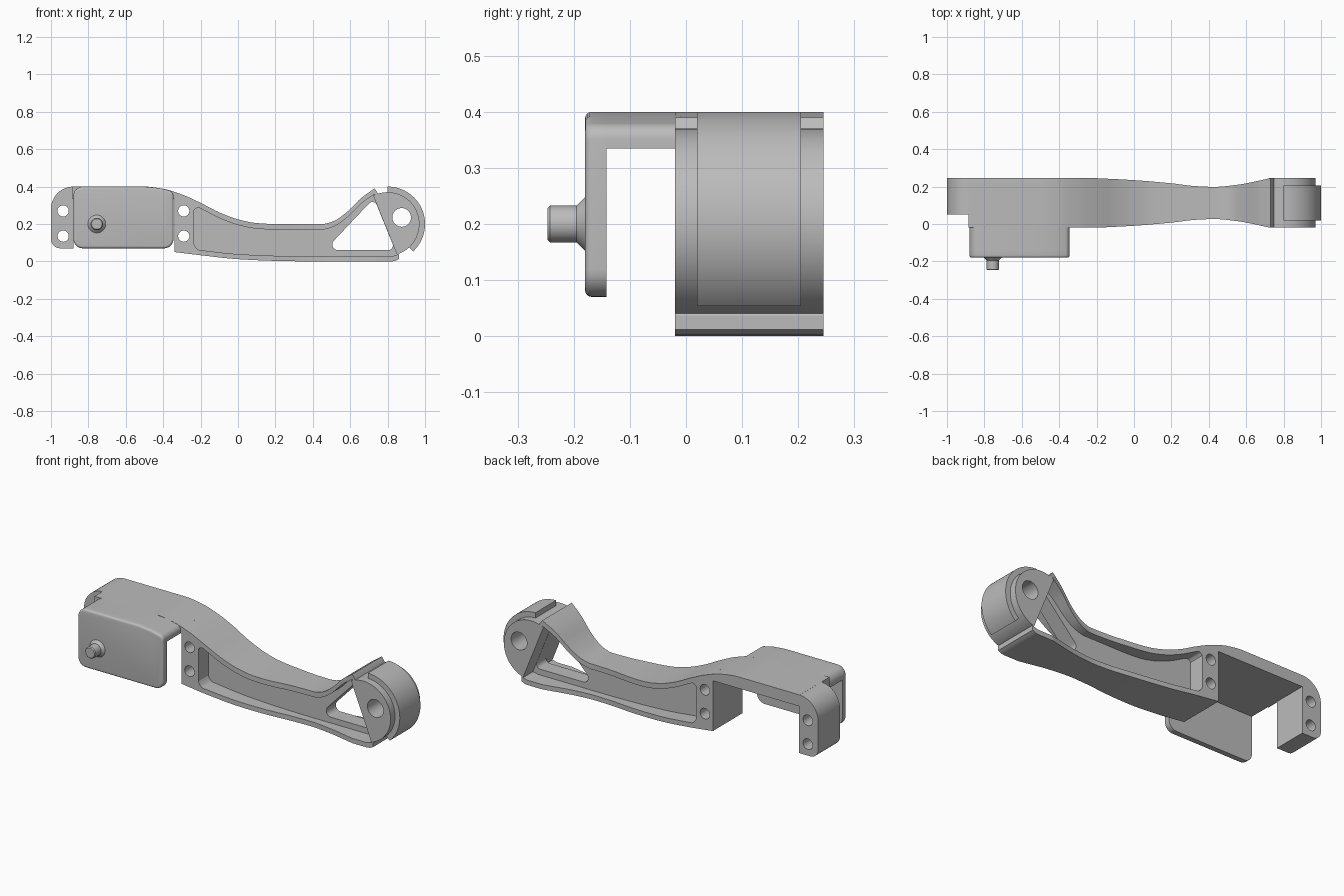
import bpy, bmesh, math
from mathutils import Vector

cube = bpy.data.objects.get("Cube")
if cube:
    bpy.data.objects.remove(cube, do_unlink=True)

grey = bpy.data.materials.new("plain grey")
grey.use_nodes = True
GREY = (0.5, 0.5, 0.5, 1)
grey.diffuse_color = GREY
grey.node_tree.nodes["Principled BSDF"].inputs["Base Color"].default_value = GREY

FRONT, BACK = -0.02, 0.245
MID = (FRONT + BACK) / 2


def finish(name, bm):
    bmesh.ops.recalc_face_normals(bm, faces=bm.faces)
    mesh = bpy.data.meshes.new(name)
    bm.to_mesh(mesh)
    bm.free()
    mesh.materials.append(grey)
    ob = bpy.data.objects.new(name, mesh)
    bpy.context.collection.objects.link(ob)
    return ob


def curve(points):
    """Monotone smooth function through the points."""
    d = [(b[1] - a[1]) / (b[0] - a[0]) for a, b in zip(points, points[1:])]
    m = [d[0]] + [2 * p * q / (p + q) if p * q > 0 else 0 for p, q in zip(d, d[1:])] + [d[-1]]

    def f(x):
        x = min(max(x, points[0][0]), points[-1][0])
        i = max(k for k in range(len(d)) if points[k][0] <= x)
        h = points[i + 1][0] - points[i][0]
        t = (x - points[i][0]) / h
        a, b = points[i][1], points[i + 1][1]
        return (a + t * t * (3 - 2 * t) * (b - a)
                + h * t * (1 - t) * ((1 - t) * m[i] - t * m[i + 1]))
    return f


def rounded(corners, steps=8):
    """Polygon from (x, z, radius) corners with filleted points."""
    out = []
    for i, (x, z, r) in enumerate(corners):
        p = Vector((x, z))
        if not r:
            out.append(p)
            continue
        a = (Vector(corners[i - 1][:2]) - p).normalized()
        b = (Vector(corners[(i + 1) % len(corners)][:2]) - p).normalized()
        half = a.angle(b) / 2
        c = p + (a + b).normalized() * r / math.sin(half)
        s = p + a * r / math.tan(half) - c
        e = p + b * r / math.tan(half) - c
        ang = s.angle_signed(e)
        for k in range(steps + 1):
            t = -ang * k / steps
            out.append(c + Vector((s.x * math.cos(t) - s.y * math.sin(t),
                                   s.x * math.sin(t) + s.y * math.cos(t))))
    return out


def prism(name, outline, y0, y1, soft=0):
    """Extrude an XZ outline along y, optionally rounding the front rim."""
    bm = bmesh.new()
    f = bm.faces.new([bm.verts.new((p[0], y0, p[1])) for p in outline])
    ext = bmesh.ops.extrude_face_region(bm, geom=[f], use_keep_orig=True)
    moved = [v for v in ext["geom"] if isinstance(v, bmesh.types.BMVert)]
    bmesh.ops.translate(bm, verts=moved, vec=(0, y1 - y0, 0))
    if soft:
        rim = [e for e in bm.edges if all(abs(v.co.y - y0) < 1e-5 for v in e.verts)]
        bmesh.ops.bevel(bm, geom=rim, offset=soft, segments=4, profile=0.5, affect='EDGES')
    return finish(name, bm)


def strip(name, xs, low, high, y0, y1):
    """Solid made of rectangular sections along x."""
    bm = bmesh.new()
    rings = [[bm.verts.new((x, y, z)) for y, z in
              ((y0(x), low(x)), (y1(x), low(x)), (y1(x), high(x)), (y0(x), high(x)))] for x in xs]
    for a, b in zip(rings, rings[1:]):
        for k in range(4):
            bm.faces.new((a[k], a[(k + 1) % 4], b[(k + 1) % 4], b[k]))
    bm.faces.new(rings[0])
    bm.faces.new(rings[-1])
    return finish(name, bm)


def arc(cx, cz, r, a0, a1, n):
    return [(cx + r * math.cos(math.radians(a0 + (a1 - a0) * k / n)),
             cz + r * math.sin(math.radians(a0 + (a1 - a0) * k / n))) for k in range(n + 1)]


def drill(x, z, r):
    return prism("hole_cutter", arc(x, z, r, 0, 350, 35), -0.5, 0.5)


def cut(ob, cutter):
    cutter.hide_render = True
    mod = ob.modifiers.new("cut", 'BOOLEAN')
    mod.operation, mod.solver, mod.object = 'DIFFERENCE', 'EXACT', cutter
    bpy.context.view_layer.objects.active = ob
    bpy.ops.object.modifier_apply(modifier=mod.name)
    bpy.data.objects.remove(cutter, do_unlink=True)


def span(a, b, n):
    return [a + (b - a) * k / n for k in range(n + 1)]


# Side outline and plan width of the arm
top_curve = curve([(-1, .4), (-.5, .4), (-.4, .388), (-.3, .358), (-.2, .313), (-.1, .262),
                   (0, .225), (.1, .205), (.2, .2), (.45, .2), (.51, .215), (.58, .262),
                   (.66, .34), (.73, .39)])
bottom = curve([(-.34, .05), (-.2, .033), (0, .012), (.2, .003), (.4, 0), (.83, 0), (.86, .012)])
half = curve([(-.2, .1325), (0, .122), (.2, .105), (.33, .09), (.43, .086), (.55, .097), (.73, .1325)])


def top(x):
    if x <= .73:
        return top_curve(x)
    if x <= .745:
        return .39 - (x - .73) * 1.4
    return max(.037, .37 - (x - .745) * 3)


# Arm with a recess on each side, a window and bolt holes
arm = strip("arm", span(-.34, .73, 64) + [.745, .78, .82, .84, .85, .86], bottom, top,
            lambda x: MID - half(x), lambda x: MID + half(x))


def corner(x):
    return 30 * max(0, .03 - (x + .235)) ** 2


def recess_low(x):
    return bottom(x) + .027 + corner(x)


def recess_high(x):
    return max(top(x) - .03 - corner(x), recess_low(x) + .004)


recess_xs = span(-.235, -.205, 6) + span(-.19, .73, 50) + [.745, .78, .82, .85]
for y0, y1 in ((-.3, MID - .043), (MID + .043, .5)):
    cut(arm, strip("recess_cutter", recess_xs, recess_low, recess_high,
                   lambda x, v=y0: v, lambda x, v=y1: v))
window = rounded([(.465, .06, .03), (.84, .06, .025), (.727, .338, .025)])
cut(arm, prism("window_cutter", window, -.5, .5))
cut(arm, drill(.875, .235, .05))
for z in (.135, .27):
    cut(arm, drill(-.29, z, .03))

# Round hub with a flat inner side, and the raised band around it
hub = prism("hub", arc(.8, .2, .17, 117, -73, 48), FRONT, BACK)
cut(hub, drill(.875, .235, .05))
band = prism("hub_band", arc(.8, .2, .2, 90, -47, 40) + arc(.8, .2, .155, -47, 90, 40), .02, .205)

# Bridge and end post
bridge = strip("bridge", span(-.885, -.335, 30), lambda x: .335, top,
               lambda x: FRONT, lambda x: BACK)
post = prism("end_post", rounded([(-1, .07, .05), (-.88, .07, 0), (-.88, .4, 0), (-1, .4, .12)], 12),
             .05, BACK)
for z in (.135, .27):
    cut(post, drill(-.935, z, .03))

# Cover plate hanging in front of the bridge
edge = [(-.345, .374, .03), (-.42, .392, 0), (-.5, .4, 0), (-.88, .4, .05)]
cover = prism("cover_plate", rounded([(-.88, .07, .05), (-.345, .07, .05)] + edge),
              -.18, -.142, soft=.012)
shelf = prism("cover_shelf", rounded([(-.88, .335, 0), (-.345, .335, 0)] + edge), -.16, FRONT + .01)

# Stepped knob on the cover
bm = bmesh.new()
steps = [(.048, -.175), (.048, -.18), (.033, -.195), (.033, -.242), (.028, -.247)]
rings = [[bm.verts.new((x, y, z)) for x, z in arc(-.755, .2, r, 0, 348.75, 31)] for r, y in steps]
for a, b in zip(rings, rings[1:]):
    for k in range(len(a)):
        n = (k + 1) % len(a)
        bm.faces.new((a[k], a[n], b[n], b[k]))
bm.faces.new(rings[0])
bm.faces.new(rings[-1])
knob = finish("knob", bm)

# Smooth curved faces and keep hard edges
parts = [arm, hub, band, bridge, post, cover, shelf, knob]
bpy.ops.object.select_all(action='DESELECT')
for ob in parts:
    ob.select_set(True)
bpy.context.view_layer.objects.active = arm
bpy.ops.object.shade_smooth_by_angle(angle=math.radians(28))
